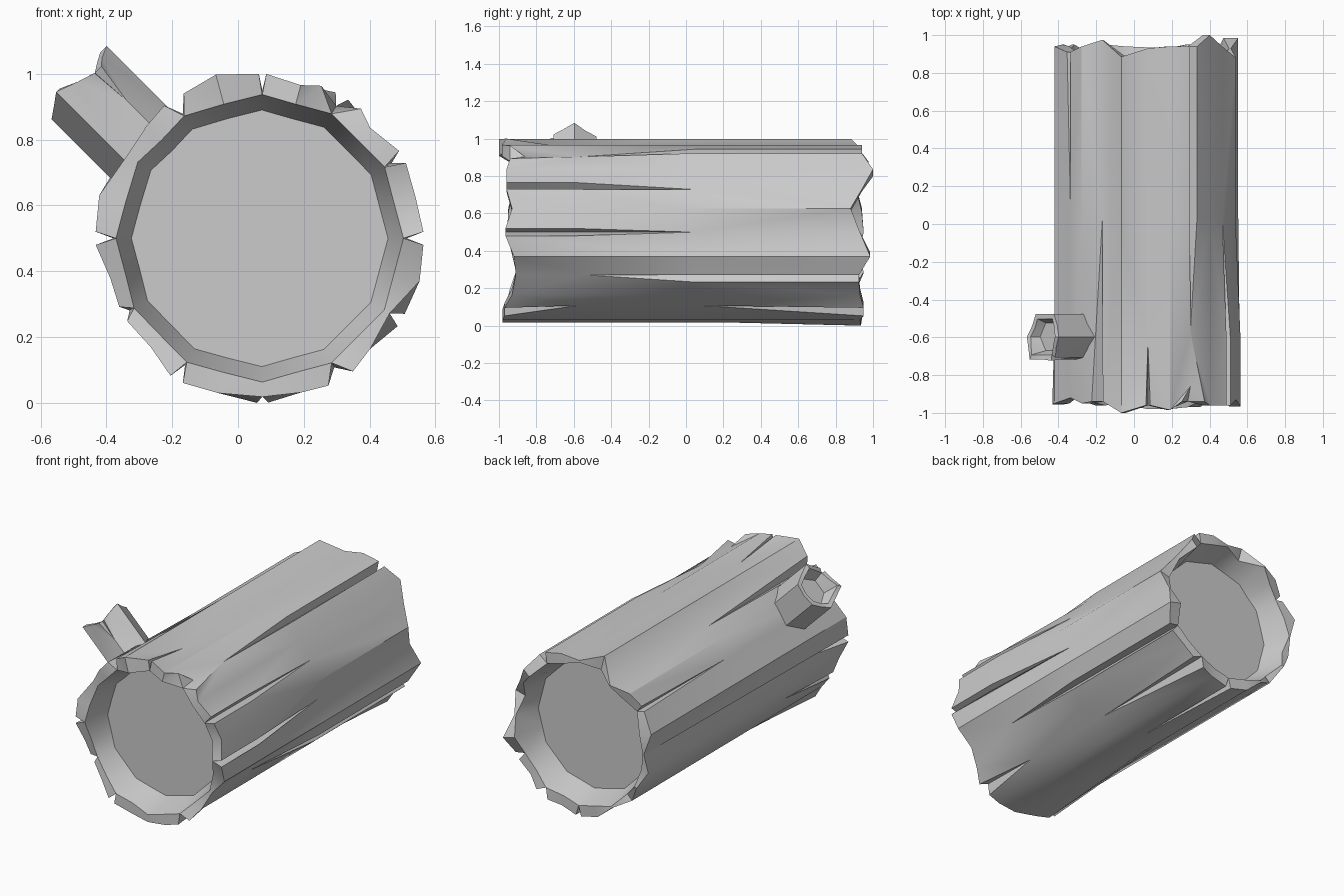
import bpy, bmesh
from math import sin, cos, radians, pi
from mathutils import Matrix, Vector

cube = bpy.data.objects.get("Cube")
if cube:
    bpy.data.objects.remove(cube, do_unlink=True)

GREY = (0.6, 0.6, 0.6, 1)
bark = bpy.data.materials.new("plain_grey")
bark.use_nodes = True
bark.diffuse_color = GREY
bark.node_tree.nodes["Principled BSDF"].inputs["Base Color"].default_value = GREY


def polar(r, deg, y):
    return Vector((r * cos(radians(deg)), y, r * sin(radians(deg))))


def hollow_trunk(name, radii, front, back, rim, lid, lid_front, lid_back, cracks):
    """Ragged tube along y with recessed lids; its planks part at tapered cracks.
    cracks: column -> (angle, valley radius, front split, back split),
    where a split is (half angle, end of the straight part or None, tip)."""
    n = len(radii)
    bm = bmesh.new()
    vert = lambda r, deg, y: bm.verts.new(polar(r, deg, y))
    angles = [cracks[i][0] if i in cracks else 360 * i / n for i in range(n)]
    flat = [1 if i % 2 == 0 else cos(2 * pi / n) for i in range(n)]

    def ring(r, heights):
        return [vert(r * flat[i], angles[i], heights[i]) for i in range(n)]

    rims = [ring(rim, front), ring(rim, back)]
    lids = [ring(lid, [lid_front] * n), ring(lid, [lid_back] * n)]

    def split_end(i, end, split, rim_vert):
        """Both sides of a column at one end, listed from the end to the tip."""
        angle, valley = cracks[i][:2]
        if not split:
            v = vert(valley, angle, end)
            return [v], [v]
        half, straight, tip = split
        point = vert(valley, angle, tip)
        sides = []
        for turn in (-half, half):
            lip = [vert(radii[i], angle + turn, y)
                   for y in (end, straight) if y is not None]
            bm.faces.new([rim_vert] + lip + [point])
            sides.append(lip + [point])
        return sides

    # Columns: smooth crests, or cracks with a left and a right lip
    left, right = [], []
    for i in range(n):
        if i in cracks:
            a = split_end(i, front[i], cracks[i][2], rims[0][i])
            b = split_end(i, back[i], cracks[i][3], rims[1][i])
            left.append(a[0] + b[0][::-1])
            right.append(a[1] + b[1][::-1])
        else:
            middle = (front[i] + back[i]) / 2
            line = [vert(radii[i], angles[i], y) for y in (front[i], middle, back[i])]
            left.append(line)
            right.append(line)

    # Planks, rims and inner walls
    for i in range(n):
        j = (i + 1) % n
        bm.faces.new(right[i] + left[j][::-1])
        for end, k in ((0, 0), (1, -1)):
            bm.faces.new((rims[end][i], right[i][k], left[j][k], rims[end][j]))
            bm.faces.new((lids[end][i], rims[end][i], rims[end][j], lids[end][j]))
    bmesh.ops.triangulate(bm, faces=bm.faces[:])
    for loop in lids:
        bm.faces.new(loop)
    bmesh.ops.recalc_face_normals(bm, faces=bm.faces)

    mesh = bpy.data.meshes.new(name)
    bm.to_mesh(mesh)
    bm.free()
    mesh.materials.append(bark)
    trunk = bpy.data.objects.new(name, mesh)
    bpy.context.collection.objects.link(trunk)
    bpy.ops.object.select_all(action="DESELECT")
    bpy.context.view_layer.objects.active = trunk
    trunk.select_set(True)
    bpy.ops.object.shade_smooth_by_angle(angle=radians(36))
    return trunk


# Main log: outline and ragged ends, every 15 degrees from the left side upward
outline = [.498, .49, .50, .475, .50, .482, .50, .515, .497, .485, .485, .505,
           .499, .47, .475, .468, .498, .487, .50, .485, .494, .475, .497, .503]
front = [-.965, -.93, -.96, -.96, -.94, -.985, -.96, -1, -.94, -.95, -.92, -.95,
         -.955, -.93, -.91, -.94, -.96, -.955, -.98, -.98, -.97, -.93, -.91, -.92]
back = [.93, .88, .94, 1, .94, .94, .93, .885, .975, .94, .91, .94,
        .95, .92, .95, .9, .95, .94, .935, .93, .95, .93, .925, .985]
log_cracks = {
    0: (0, .447, (2.3, -.6, .04), None),
    2: (29.7, .462, (2.4, -.6, .03), None),
    4: (60, .465, (8, None, -.86), (2.5, .05, -.57)),
    6: (89, .45, (1.3, None, -.62), None),
    8: (121.7, .445, (4, None, .02), None),
    10: (148, .475, None, (2, None, .1)),
    12: (180, .445, (2.3, None, -.6), None),
    14: (209, .452, (3, None, -.5), None),
    16: (239.5, .447, (2.5, None, 0), None),
    18: (271, .482, None, (2, None, .18)),
    20: (300, .453, (5, None, -.58), (5, None, .08)),
    22: (330, .456, None, (2.5, .05, -.55)),
}
log = hollow_trunk("log", outline, front, back, .437, .39, -.80, .78, log_cracks)
log.location = (.066, 0, .5)

# Broken six-sided branch stub leaning up and out from the right side
sides = 12
stub_radii = [.138 if i % 2 == 0 else .138 * cos(pi / 6) for i in range(sides)]
stub_front = [-.71, -.70, -.706, -.73, -.755, -.73,
              -.713, -.73, -.745, -.72, -.71, -.70]
stub = hollow_trunk("branch_stub", stub_radii, stub_front, [-.3] * sides, .11, .085,
                    -.66, -.32, {6: (180, .128, (7, None, -.585), None)})
axis = Vector((-.7071, 0, .7071))
side = Vector((0, 1, 0))
frame = Matrix((side, -axis, side.cross(-axis))).transposed().to_4x4()
stub.matrix_world = (Matrix.Translation((.03, -.597, .46)) @ frame
                     @ Matrix.Rotation(radians(-30), 4, "Y"))
